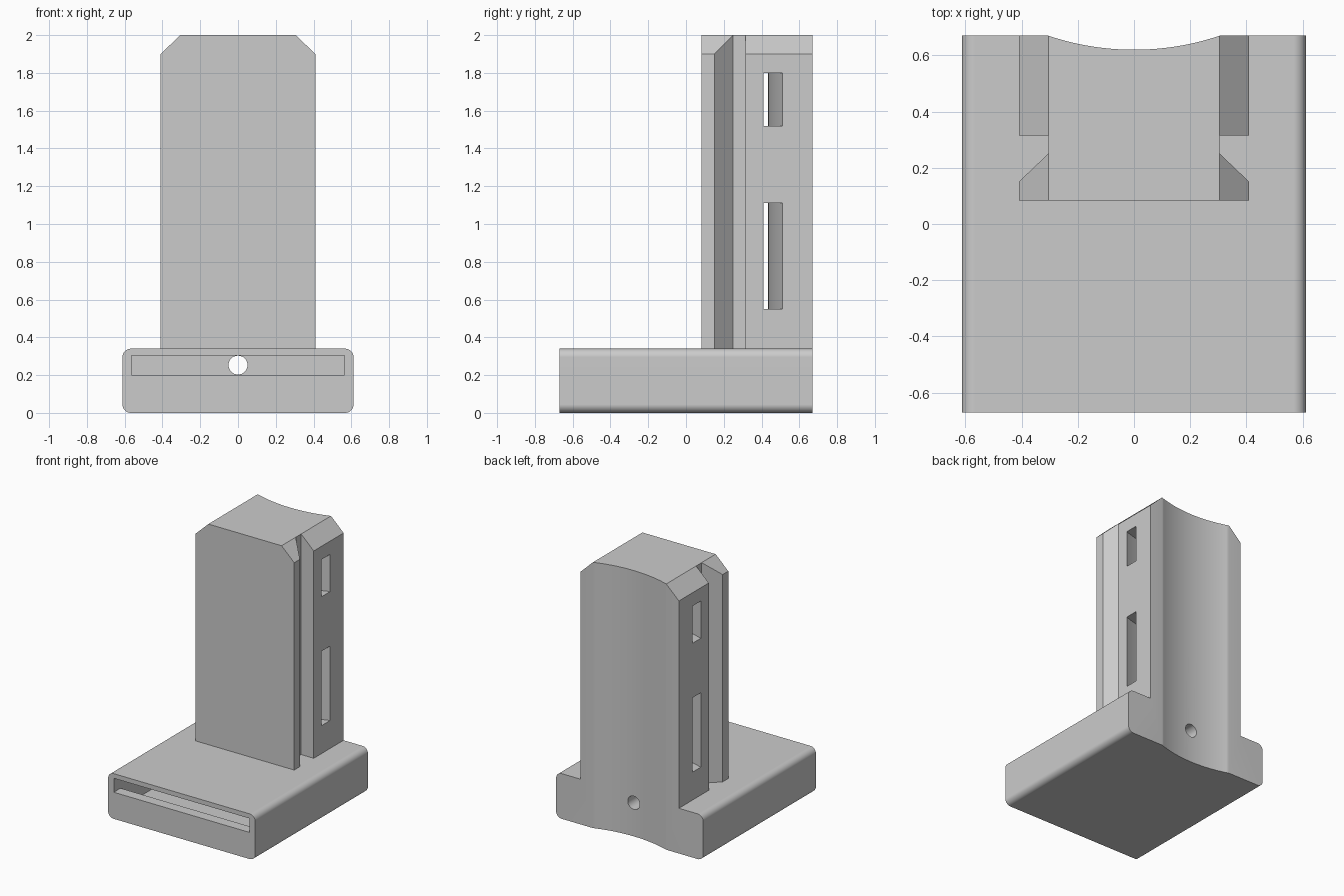
import bpy, bmesh, math
from mathutils import Vector

cube = bpy.data.objects.get("Cube")
if cube:
    bpy.data.objects.remove(cube, do_unlink=True)

grey = bpy.data.materials.new("light_grey")
grey.use_nodes = True
grey.diffuse_color = (0.6, 0.6, 0.6, 1)
grey.node_tree.nodes["Principled BSDF"].inputs["Base Color"].default_value = (0.6, 0.6, 0.6, 1)


def prism(name, points, axis, lo, hi):
    """Extrude a 2D profile along an axis; the profile uses the other two axes in order."""
    def place(p, t):
        c = list(p)
        c.insert("xyz".index(axis), t)
        return Vector(c)
    bm = bmesh.new()
    face = bm.faces.new([bm.verts.new(place(p, lo)) for p in points])
    top = bmesh.ops.extrude_face_region(bm, geom=[face])["geom"]
    shift = place((0, 0), hi - lo)
    bmesh.ops.translate(bm, vec=shift, verts=[g for g in top if isinstance(g, bmesh.types.BMVert)])
    bmesh.ops.recalc_face_normals(bm, faces=bm.faces)
    mesh = bpy.data.meshes.new(name)
    bm.to_mesh(mesh)
    bm.free()
    mesh.materials.append(grey)
    obj = bpy.data.objects.new(name, mesh)
    bpy.context.collection.objects.link(obj)
    return obj


def combine(obj, other, operation="DIFFERENCE"):
    """Apply a boolean and remove the second object."""
    mod = obj.modifiers.new("boolean", "BOOLEAN")
    mod.operation, mod.solver, mod.object = operation, "EXACT", other
    bpy.context.view_layer.update()
    graph = bpy.context.evaluated_depsgraph_get()
    mesh = bpy.data.meshes.new_from_object(obj.evaluated_get(graph))
    obj.modifiers.clear()
    obj.data = mesh
    bpy.data.objects.remove(other, do_unlink=True)


def circle(cx, cz, r, n, start=0, sweep=2 * math.pi):
    return [(cx + r * math.cos(start + sweep * i / n),
             cz + r * math.sin(start + sweep * i / n)) for i in range(n)]


ARC_Y, ARC_R = 1.575, 0.955      # shared centre of the back hollow and strap slots


def arc(r, half, n=32):
    xs = [half * (2 * i / n - 1) for i in range(n + 1)]
    return [(x, ARC_Y - math.sqrt(r * r - x * x)) for x in xs]


# Tower with bevelled shoulders
W, H, BACK, IN = 0.41, 2.0, 0.67, 0.305
tower = prism("tower", [(-W, 0.2), (W, 0.2), (W, 1.9), (IN, H), (-IN, H), (-W, 1.9)],
              "y", 0.083, 0.8)

# Dovetail grooves on both sides
for s in (-1, 1):
    groove = [(W, 0.15), (IN, 0.25), (IN, 0.315), (0.5, 0.315), (0.5, 0.15)]
    combine(tower, prism("groove", [(s * x, y) for x, y in groove], "z", 0.1, 2.2))

# Curved strap slots running through the tower
for lo, hi in ((0.55, 1.11), (1.52, 1.80)):
    band = arc(1.235, 0.5) + arc(1.141, 0.5)[::-1]
    combine(tower, prism("strap_slot", band, "z", lo, hi))

# Base with rounded long edges
R = 0.045
outline = []
for i, (sx, sz) in enumerate(((1, 1), (-1, 1), (-1, -1), (1, -1))):
    cx, cz = sx * (0.612 - R), 0.17 + sz * (0.17 - R)
    for k in range(9):
        a = math.pi / 2 * (i + k / 8)
        outline.append((cx + R * math.cos(a), cz + R * math.sin(a)))
stand = prism("stand", outline, "y", -BACK, 0.8)
combine(stand, tower, "UNION")

# Hollow back shared by base and tower
hollow = [(-1, BACK)] + arc(ARC_R, IN) + [(1, BACK), (1, 1), (-1, 1)]
combine(stand, prism("back_hollow", hollow, "z", -0.1, 2.2))

# Front slot opening into a deeper tray behind a lip
tray = [(-0.8, 0.2), (-0.59, 0.2), (-0.59, 0.05), (0.05, 0.05), (0.05, 0.305), (-0.8, 0.305)]
combine(stand, prism("tray", tray, "x", -0.565, 0.565))

# Cable hole from the tray to the back
combine(stand, prism("cable_hole", circle(0, 0.253, 0.05, 32), "y", -0.1, 0.9))

# Smooth curves with crisp edges
bpy.ops.object.select_all(action="DESELECT")
stand.select_set(True)
bpy.context.view_layer.objects.active = stand
bpy.ops.object.shade_smooth_by_angle(angle=math.radians(30))
weighted = stand.modifiers.new("weighted_normals", "WEIGHTED_NORMAL")
weighted.keep_sharp = True
